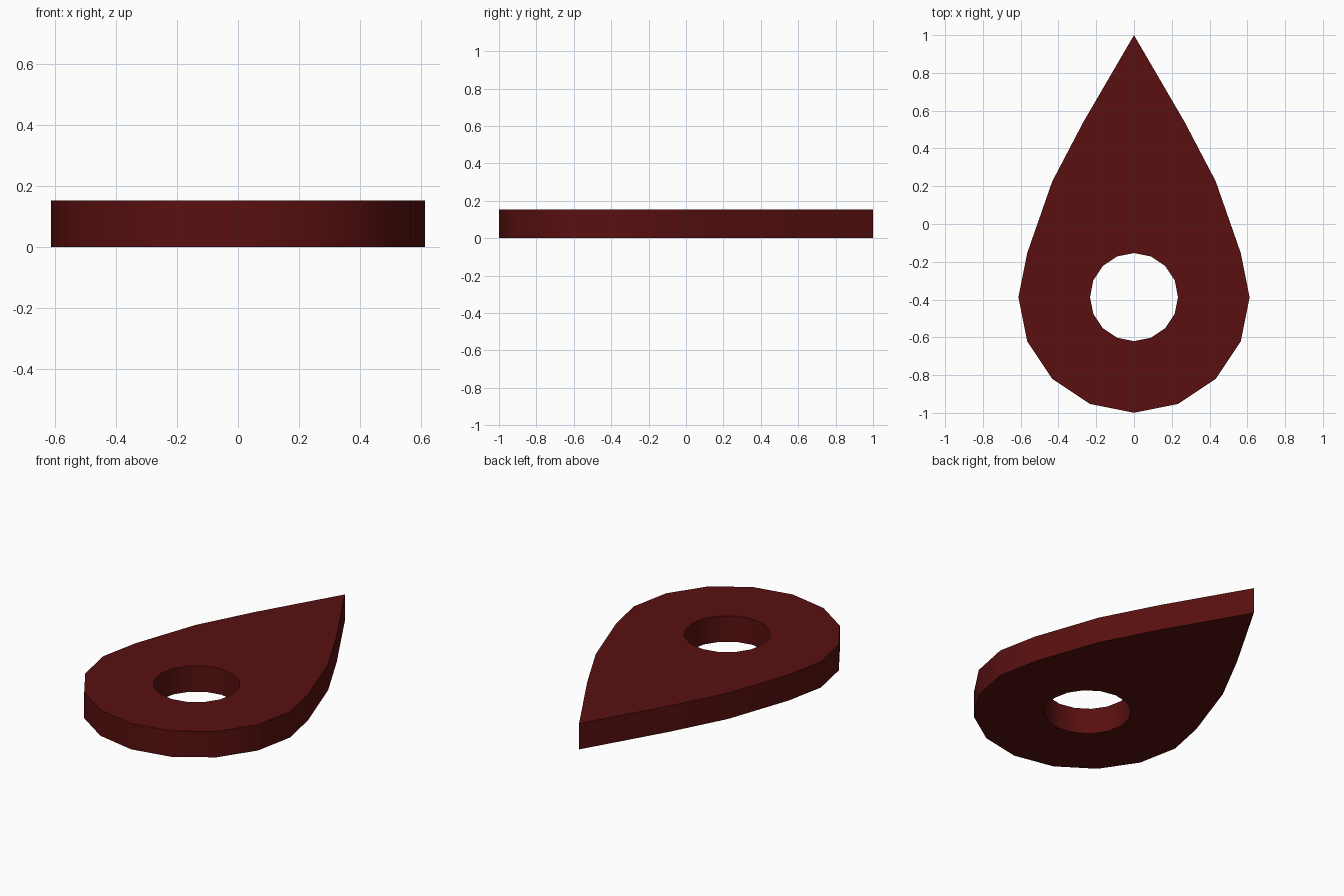
import bpy
import bmesh
import math

if "Cube" in bpy.data.objects:
    bpy.data.objects.remove(bpy.data.objects["Cube"], do_unlink=True)

SIDES = 16
CENTER_Y = -0.387
OUTER_R = 0.612
HOLE_R = 0.233
THICKNESS = 0.153

# Dark red material
red = bpy.data.materials.new("dark red")
red.use_nodes = True
colour = (0.1, 0.005, 0.005, 1.0)
red.diffuse_color = colour
red.node_tree.nodes["Principled BSDF"].inputs["Base Color"].default_value = colour


def circle(radius):
    return [(radius * math.cos(math.tau * i / SIDES),
             CENTER_Y + radius * math.sin(math.tau * i / SIDES))
            for i in range(SIDES)]


# Teardrop outline: a round front half, with the back half drawn out to a point
hole = circle(HOLE_R)
outline = circle(OUTER_R)
for step, y in enumerate((-0.153, 0.225, 0.54, 1.0), start=1):
    x = (0.565, 0.433, 0.268, 0.0)[step - 1]
    outline[step] = (x, y)
    outline[SIDES // 2 - step] = (-x, y)

# Plate with a round hole: four rings of points joined into a closed band
bm = bmesh.new()
rings = [[bm.verts.new((x, y, z)) for x, y in path]
         for path, z in ((outline, 0), (outline, THICKNESS), (hole, THICKNESS), (hole, 0))]
for r in range(4):
    a, b = rings[r], rings[(r + 1) % 4]
    for i in range(SIDES):
        j = (i + 1) % SIDES
        bm.faces.new((a[i], a[j], b[j], b[i]))
bmesh.ops.recalc_face_normals(bm, faces=bm.faces)

mesh = bpy.data.meshes.new("teardrop_plate")
bm.to_mesh(mesh)
bm.free()
mesh.materials.append(red)
plate = bpy.data.objects.new("teardrop_plate", mesh)
bpy.context.collection.objects.link(plate)

# Smooth rims with sharp edges and a sharp tip
bpy.ops.object.select_all(action="DESELECT")
plate.select_set(True)
bpy.context.view_layer.objects.active = plate
bpy.ops.object.shade_smooth_by_angle(angle=math.radians(30))
